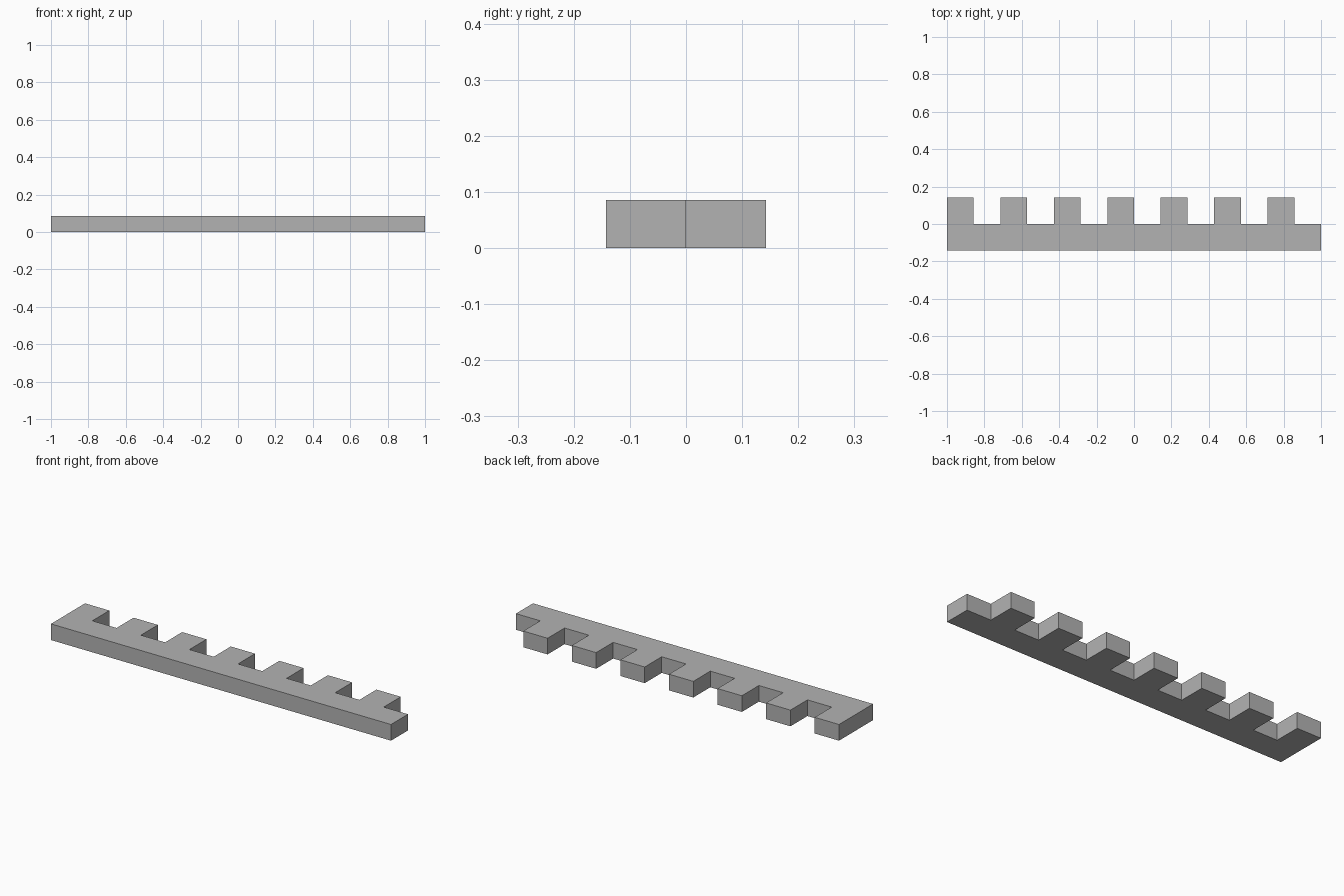
import bpy
import bmesh

TEETH = 7
PITCH = 2 / TEETH
HALF = PITCH / 2      # tooth width, and depth of both spine and teeth
HEIGHT = 0.086

cube = bpy.data.objects.get("Cube")
if cube:
    bpy.data.objects.remove(cube, do_unlink=True)

# Plain grey material
grey = bpy.data.materials.new("grey")
grey.use_nodes = True
colour = (0.45, 0.45, 0.45, 1)
grey.diffuse_color = colour
grey.node_tree.nodes["Principled BSDF"].inputs["Base Color"].default_value = colour

# Toothed outline: straight front edge, then teeth along the back
outline = [(-1, -HALF), (1, -HALF), (1, 0)]
for i in reversed(range(TEETH)):
    left = -1 + i * PITCH
    right = left + HALF
    outline += [(right, 0), (right, HALF), (left, HALF)]
    if i > 0:
        outline.append((left, 0))

# Extrude the outline into one solid bar
bm = bmesh.new()
base = bm.faces.new([bm.verts.new((x, y, 0)) for x, y in outline])
result = bmesh.ops.extrude_face_region(bm, geom=[base], use_keep_orig=True)
top = [v for v in result["geom"] if isinstance(v, bmesh.types.BMVert)]
bmesh.ops.translate(bm, verts=top, vec=(0, 0, HEIGHT))
bmesh.ops.recalc_face_normals(bm, faces=bm.faces)

mesh = bpy.data.meshes.new("toothed_bar")
bm.to_mesh(mesh)
bm.free()
mesh.materials.append(grey)
bar = bpy.data.objects.new("toothed_bar", mesh)
bpy.context.collection.objects.link(bar)
